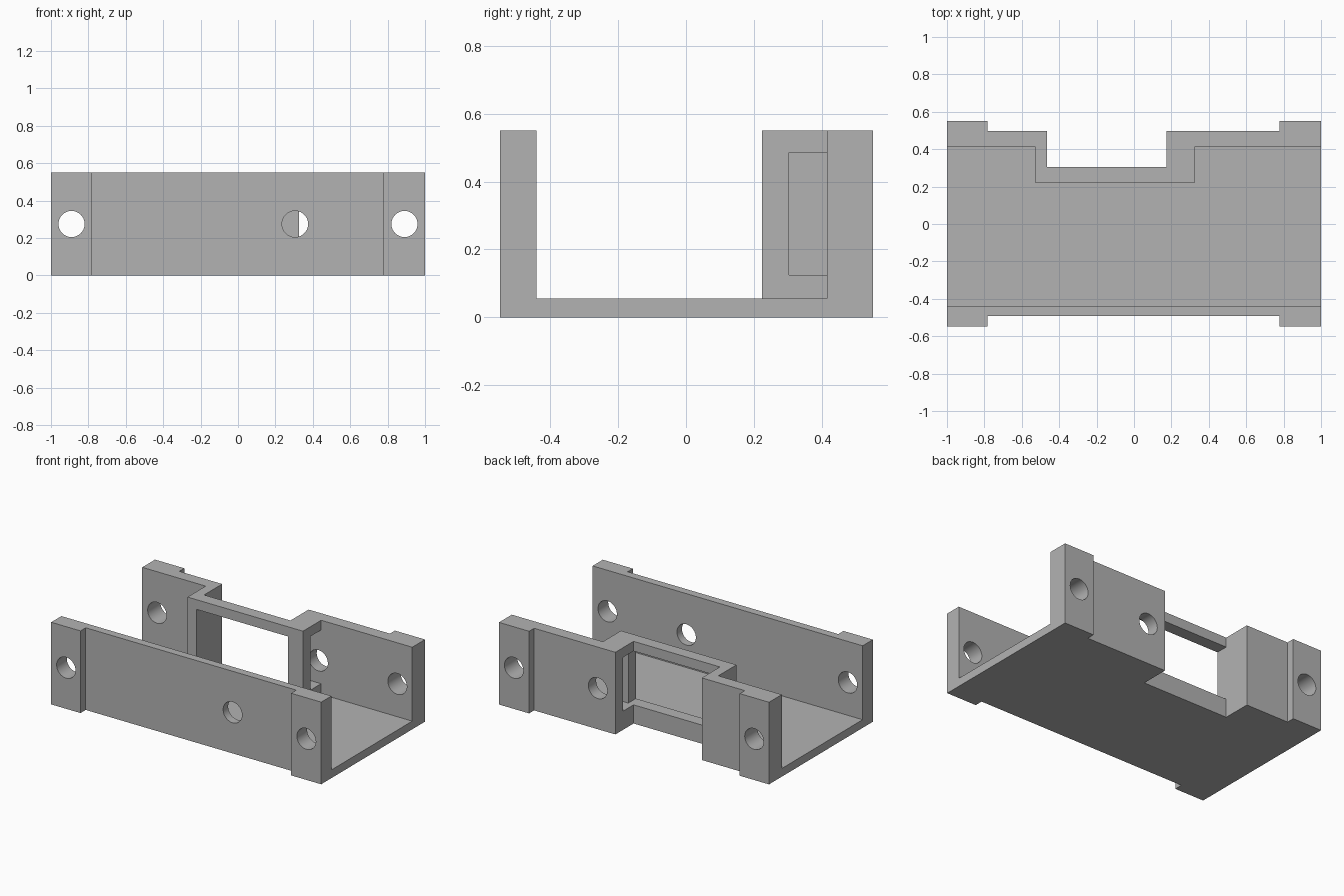
import bpy, bmesh, math
from mathutils import Matrix

if "Cube" in bpy.data.objects:
    bpy.data.objects.remove(bpy.data.objects["Cube"], do_unlink=True)

HEIGHT, FLOOR = 0.55, 0.055

grey = bpy.data.materials.new("plain grey")
grey.use_nodes = True
colour = (0.45, 0.45, 0.45, 1)
grey.diffuse_color = colour
grey.node_tree.nodes["Principled BSDF"].inputs["Base Color"].default_value = colour


def add_object(name, bm):
    bmesh.ops.recalc_face_normals(bm, faces=bm.faces)
    mesh = bpy.data.meshes.new(name)
    bm.to_mesh(mesh)
    bm.free()
    mesh.materials.append(grey)
    obj = bpy.data.objects.new(name, mesh)
    bpy.context.collection.objects.link(obj)
    return obj


def prism(name, outline, bottom, top):
    """Extrude a plan outline from bottom to top."""
    bm = bmesh.new()
    face = bm.faces.new([bm.verts.new((x, y, bottom)) for x, y in outline])
    extruded = bmesh.ops.extrude_face_region(bm, geom=[face])["geom"]
    verts = [v for v in extruded if isinstance(v, bmesh.types.BMVert)]
    bmesh.ops.translate(bm, verts=verts, vec=(0, 0, top - bottom))
    return add_object(name, bm)


def bolt_hole(name, x, y0, y1):
    bm = bmesh.new()
    place = Matrix.Translation((x, (y0 + y1) / 2, HEIGHT / 2)) @ Matrix.Rotation(math.pi / 2, 4, "X")
    bmesh.ops.create_cone(bm, cap_ends=True, segments=48, radius1=0.07, radius2=0.07,
                          depth=y1 - y0, matrix=place)
    return add_object(name, bm)


# Outer body with corner pads and the notch in the back wall
bracket = prism("bracket", [
    (-1, -0.548), (-0.783, -0.548), (-0.783, -0.493), (0.777, -0.493), (0.777, -0.548), (1, -0.548),
    (1, 0.55), (0.777, 0.55), (0.777, 0.497), (0.175, 0.497), (0.175, 0.305),
    (-0.465, 0.305), (-0.465, 0.497), (-0.783, 0.497), (-0.783, 0.55), (-1, 0.55)], 0, HEIGHT)

# Channel above the floor, open at both ends
cutters = [prism("channel_cutter", [
    (-1.1, -0.44), (1.1, -0.44), (1.1, 0.415), (0.325, 0.415), (0.325, 0.223),
    (-0.53, 0.223), (-0.53, 0.415), (-1.1, 0.415)], FLOOR, HEIGHT + 0.1)]

# Window in the notch, with a side slot behind its post
cutters.append(prism("window_cutter", [
    (-0.465, 0.15), (0.215, 0.15), (0.215, 0.303), (0.4, 0.303), (0.4, 0.415),
    (-0.465, 0.415)], 0.125, 0.485))

# Bolt holes through both walls
for x in (-0.89, 0.305, 0.89):
    cutters.append(bolt_hole("front_hole_cutter", x, -0.7, -0.35))
    cutters.append(bolt_hole("back_hole_cutter", x, 0.36, 0.7))

bpy.context.view_layer.objects.active = bracket
bracket.select_set(True)
for cutter in cutters:
    cut = bracket.modifiers.new(cutter.name, "BOOLEAN")
    cut.operation, cut.solver, cut.object = "DIFFERENCE", "EXACT", cutter
    bpy.ops.object.modifier_apply(modifier=cut.name)
    bpy.data.objects.remove(cutter, do_unlink=True)

bpy.ops.object.select_all(action="DESELECT")
bracket.select_set(True)
bpy.ops.object.shade_smooth_by_angle(angle=math.radians(30))
